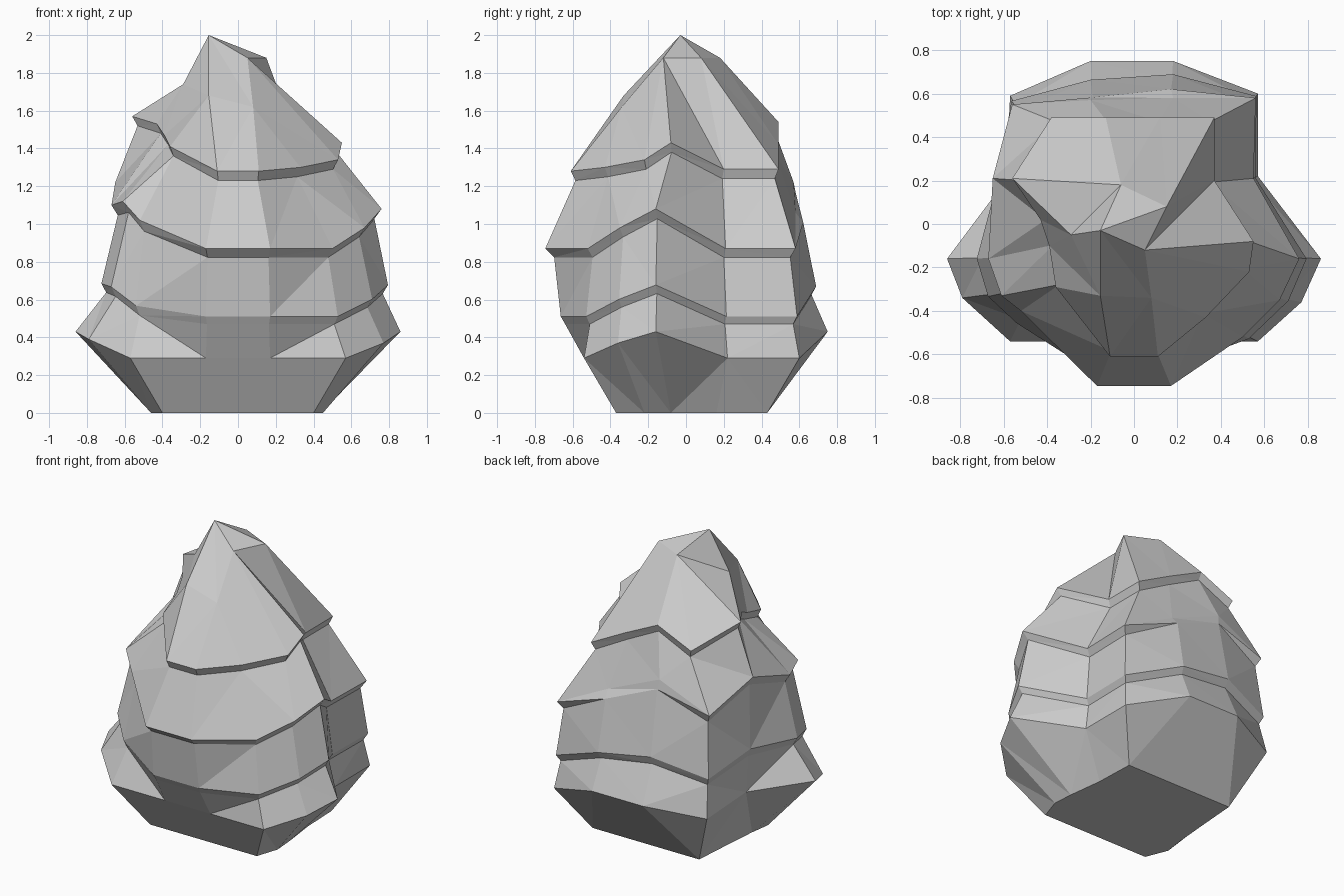
import bpy, bmesh
from mathutils import Vector

# Plan outlines, 14 columns counter-clockwise from the front left
base = [(-.17, -.37, 0), (.17, -.37, 0), (.40, -.37, 0), (.45, -.22, 0), (.44, -.08, 0),
        (.41, .16, 0), (.40, .43, 0), (.15, .43, 0), (-.15, .43, 0), (-.40, .43, 0),
        (-.42, .16, 0), (-.44, -.08, 0), (-.46, -.22, 0), (-.40, -.37, 0)]
low = [(-.17, -.54, .29), (.17, -.54, .29), (.57, -.54, .29), (.77, -.36, .37), (.86, -.16, .43),
       (.57, .22, .29), (.57, .60, .29), (.18, .75, .43), (-.20, .75, .43), (-.57, .59, .38),
       (-.59, .20, .42), (-.86, -.16, .43), (-.79, -.34, .39), (-.57, -.54, .29)]
mid = [(-.17, -.745, .87), (.17, -.745, .87), (.50, -.52, .87), (.67, -.35, .98), (.76, -.16, 1.08),
       (.55, .21, .87), (.56, .58, .87), (.18, .58, 1.06), (-.20, .57, 1.22), (-.56, .55, 1.06),
       (-.65, .21, 1.22), (-.67, -.16, 1.10), (-.61, -.33, 1.12), (-.52, -.40, 1.02)]
brim = [(-.11, -.61, 1.28), (.11, -.61, 1.28), (.33, -.43, 1.30), (.53, -.22, 1.34), (.55, -.08, 1.43),
        (.37, .20, 1.29), (.37, .49, 1.29), (.12, .49, 1.42), (-.13, .49, 1.54), (-.38, .49, 1.43),
        (-.56, .21, 1.57), (-.43, .02, 1.53), (-.39, -.10, 1.47), (-.36, -.29, 1.41)]
# How quickly each column moves from the low to the middle outline
pace = [1, 1, 1, 1, 1.1, 1, 1, .6, .8, 1, 1, 1.2, 1.1, 1]


def blend(a, b, t, tz, s=1.0):
    """Ring between two rings, with separate plan and height factors."""
    ring = []
    for p, q, g in zip(a, b, pace):
        f = min(t * g, 1)
        ring.append(((p[0] + (q[0] - p[0]) * f) * s, (p[1] + (q[1] - p[1]) * f) * s,
                     p[2] + (q[2] - p[2]) * tz))
    return ring


def loft(name, rings, close_bottom=False):
    bm = bmesh.new()
    rows = [[bm.verts.new(Vector(p)) for p in ring] for ring in rings]
    n = len(rows[0])
    for a, b in zip(rows, rows[1:]):
        for i in range(n):
            j = (i + 1) % n
            bm.faces.new((a[i], a[j], b[j], b[i]))
    if close_bottom:
        bm.faces.new(rows[0][::-1])
    bmesh.ops.remove_doubles(bm, verts=bm.verts[:], dist=.0005)
    bmesh.ops.triangulate(bm, faces=bm.faces[:])
    bmesh.ops.recalc_face_normals(bm, faces=bm.faces[:])
    mesh = bpy.data.meshes.new(name)
    bm.to_mesh(mesh)
    bm.free()
    obj = bpy.data.objects.new(name, mesh)
    bpy.context.collection.objects.link(obj)
    return obj


# Layered rock body with overhanging ledges
under_brim = [(x * .95, y * .96, z - .05) for x, y, z in brim]
loft("rock_body", [base, low,
                   blend(low, mid, .6, .31, .965), blend(low, mid, .6, .38),
                   blend(low, mid, .95, .92, .95), mid, under_brim], True)

# Faceted peak: brim columns gather into a few shoulder corners, then the tip
F, S = (-.155, -.33, 1.68), (.08, -.34, 1.62)
A, B, C = (.05, -.12, 1.88), (.15, .08, 1.88), (-.06, .18, 1.88)
L = (-.29, -.05, 1.74)
shoulder = [F, S, S, A, A, A, B, B, C, C, C, L, L, F]
loft("rock_peak", [under_brim, brim, shoulder, [(-.155, -.03, 2.0)] * 14])
